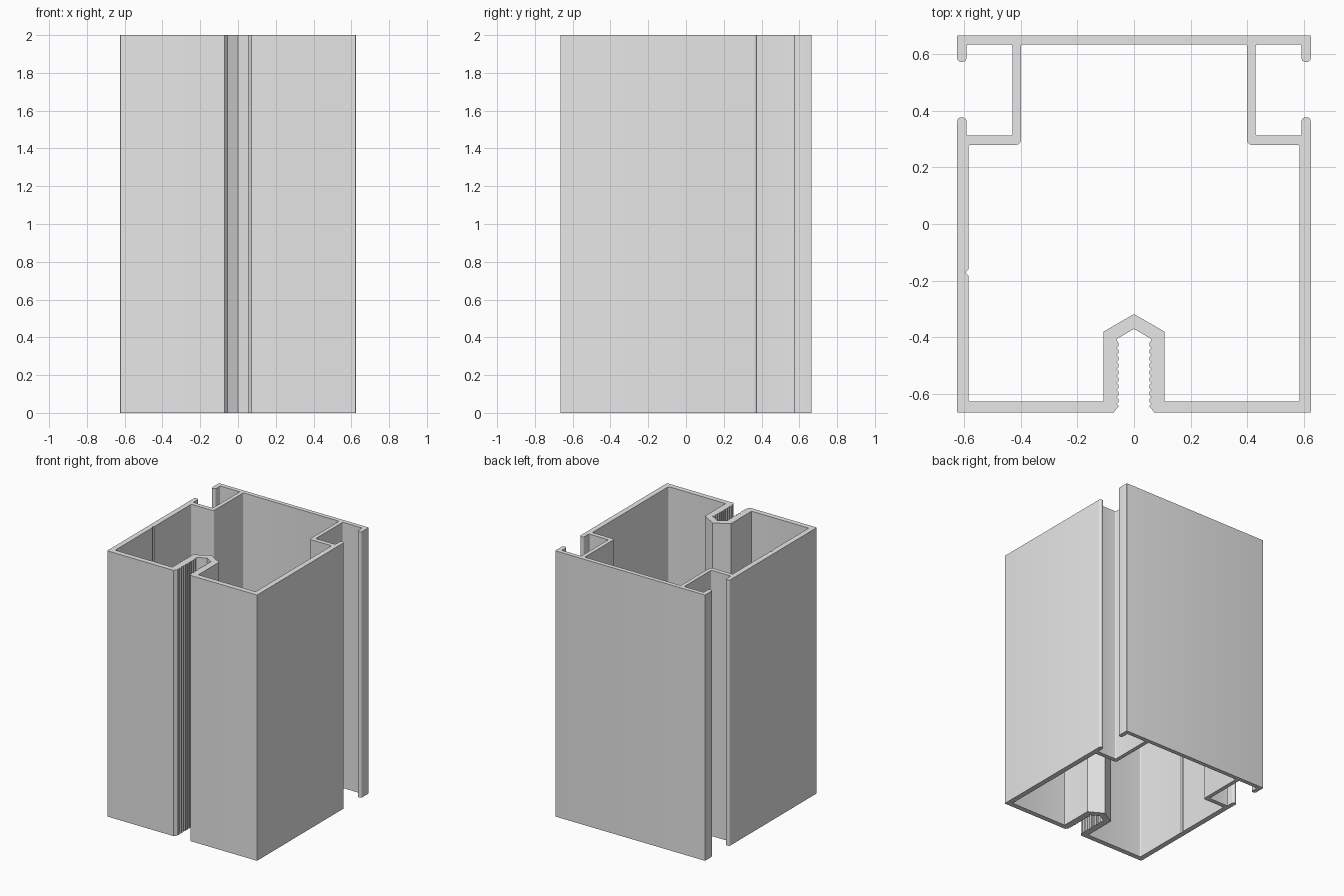
import bpy, bmesh
from mathutils import Vector

cube = bpy.data.objects.get("Cube")
if cube:
    bpy.data.objects.remove(cube, do_unlink=True)

HEIGHT = 2.0
X, Y = 0.624, 0.665            # outer half width and half depth
WALL_X, WALL_Y = 0.584, 0.626  # inner faces of the side and front walls
LIP = 0.591                    # inner face of the side channel lips


def rounded(points, steps=4):
    """Round every (x, y, radius) corner of an open path; keep the ends."""
    path = []
    for i, (x, y, r) in enumerate(points):
        p = Vector((x, y))
        if r == 0 or i in (0, len(points) - 1):
            path.append(p)
            continue
        a = (Vector(points[i - 1][:2]) - p).normalized()
        b = (Vector(points[i + 1][:2]) - p).normalized()
        for k in range(steps + 1):
            t = k / steps
            path.append(p + a * r * (1 - t) ** 2 + b * r * t ** 2)
    return path


def mirrored(half):
    """Close a right-hand half path whose two ends lie on the centre line."""
    return half + [Vector((-p.x, p.y)) for p in reversed(half[1:-1])]


def add_loop(bm, points):
    verts = [bm.verts.new((p.x, p.y, 0)) for p in points]
    for a, b in zip(verts, verts[1:] + verts[:1]):
        bm.edges.new((a, b))


# Front slot with serrated sides and a pointed roof
slot = [(0, -0.37, 0), (0.063, -0.407, 0)]
teeth, pitch = 9, 0.0247
for i in range(teeth):
    y = -0.42 - i * pitch
    slot += [(0.054, y, 0), (0.054, y - pitch * 0.4, 0), (0.061, y - pitch * 0.7, 0)]
slot += [(0.054, -0.643, 0), (0.072, -Y, 0)]

# Outer wall with the open channel at the back corner
outer = slot + [
    (X, -Y, 0.004),
    (X, 0.376, 0.016), (LIP, 0.376, 0.016),
    (LIP, 0.312, 0.004), (0.429, 0.312, 0.008),
    (0.429, 0.633, 0.008), (LIP, 0.633, 0.008),
    (LIP, 0.572, 0.016), (X, 0.572, 0.016),
    (X, Y, 0.004), (0, Y, 0),
]

# Main cavity around the slot housing and the channel walls
cavity = [
    (0, -0.318, 0), (0.108, -0.38, 0), (0.108, -WALL_Y, 0.004),
    (WALL_X, -WALL_Y, 0.008), (WALL_X, 0.279, 0.008),
    (0.399, 0.279, 0.02), (0.399, 0.633, 0.008), (0, 0.633, 0),
]
cavity_loop = mirrored(rounded(cavity))

# Small marking groove on the inside of the right wall
at = next(i for i, p in enumerate(cavity_loop)
          if p.x < -WALL_X + 0.001 and p.y < -0.3)
groove = [(-WALL_X, -0.16), (-WALL_X - 0.008, -0.167),
          (-WALL_X - 0.008, -0.175), (-WALL_X, -0.182)]
cavity_loop[at:at] = [Vector(p) for p in groove]

# Fill the section and extrude it to full height
bm = bmesh.new()
add_loop(bm, mirrored(rounded(outer)))
add_loop(bm, cavity_loop)
bmesh.ops.triangle_fill(bm, edges=bm.edges[:], use_beauty=True)
result = bmesh.ops.extrude_face_region(bm, geom=bm.faces[:], use_keep_orig=True)
top = [g for g in result["geom"] if isinstance(g, bmesh.types.BMVert)]
bmesh.ops.translate(bm, verts=top, vec=(0, 0, HEIGHT))
bmesh.ops.recalc_face_normals(bm, faces=bm.faces[:])

mesh = bpy.data.meshes.new("extruded_frame_profile")
bm.to_mesh(mesh)
bm.free()
profile = bpy.data.objects.new("extruded_frame_profile", mesh)
bpy.context.collection.objects.link(profile)

# Plain grey metal
grey = (0.8, 0.8, 0.8, 1)
metal = bpy.data.materials.new("light_grey_metal")
metal.use_nodes = True
metal.diffuse_color = grey
metal.node_tree.nodes["Principled BSDF"].inputs["Base Color"].default_value = grey
mesh.materials.append(metal)

bpy.context.view_layer.objects.active = profile
profile.select_set(True)
bpy.ops.object.shade_smooth_by_angle(angle=0.5)
